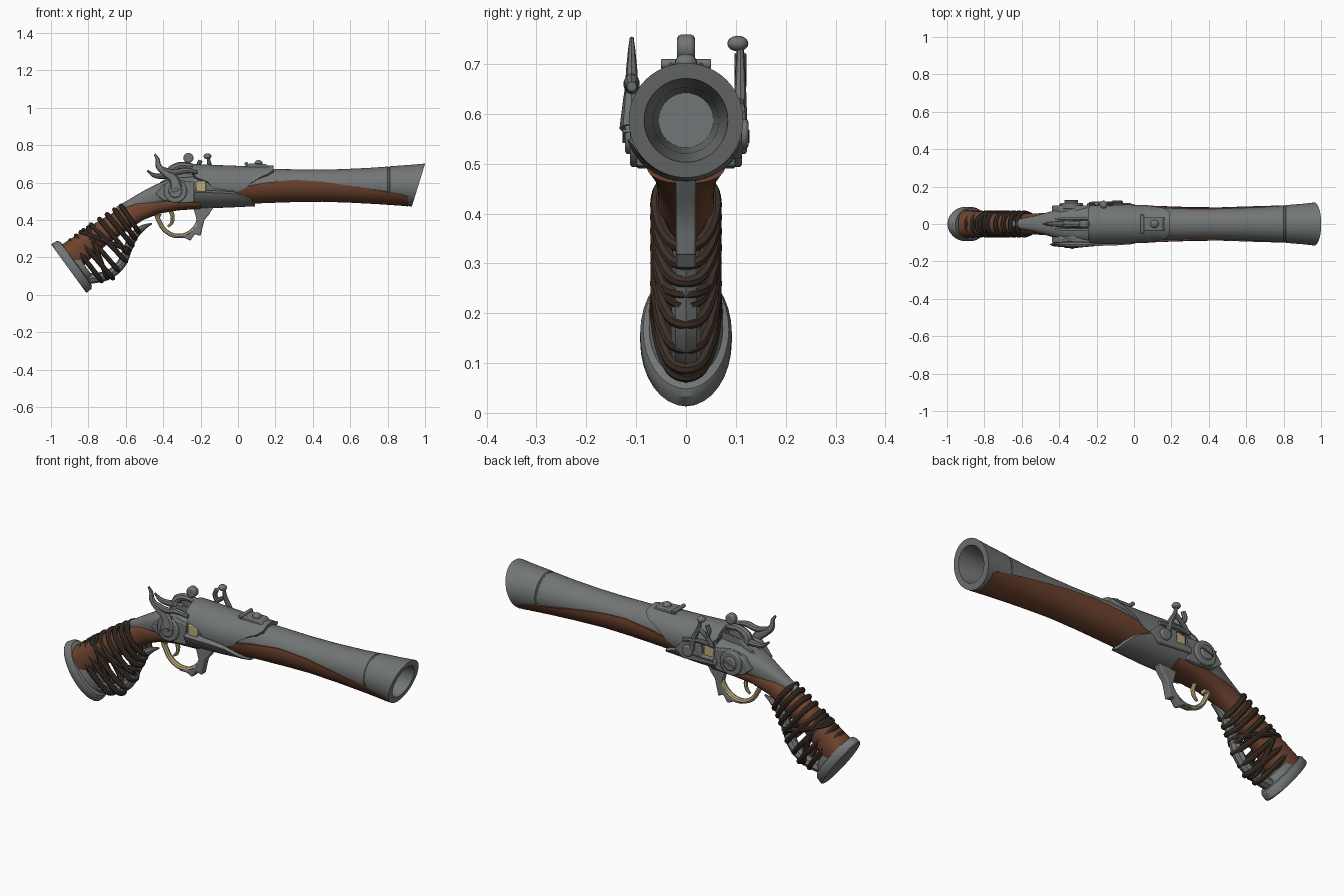
import bpy, bmesh, math
from mathutils import Vector

def material(name, r, g, b):
    m = bpy.data.materials.new(name)
    m.diffuse_color = (r, g, b, 1)
    return m

STEEL = material("grey_steel", 0.17, 0.18, 0.18)
WOOD = material("red_brown_wood", 0.155, 0.055, 0.028)
LEATHER = material("dark_leather", 0.045, 0.029, 0.021)
BRASS = material("pale_brass", 0.50, 0.40, 0.20)
ZC = 0.587  # height of the barrel axis

def add(name, bm, mat):
    bmesh.ops.recalc_face_normals(bm, faces=bm.faces)
    me = bpy.data.meshes.new(name)
    bm.to_mesh(me)
    bm.free()
    me.materials.append(mat)
    ob = bpy.data.objects.new(name, me)
    bpy.context.collection.objects.link(ob)
    return ob

def loft(name, rings, mat):
    bm = bmesh.new()
    vs = [[bm.verts.new(p) for p in r] for r in rings]
    n = len(vs[0])
    for a, b in zip(vs, vs[1:]):
        for i in range(n):
            j = (i + 1) % n
            bm.faces.new((a[i], a[j], b[j], b[i]))
    bm.faces.new(vs[0])
    bm.faces.new(vs[-1])
    return add(name, bm, mat)

def oval(x, z, tilt, h, w, power=1.0, n=32):
    """Ring square to a direction tilted (degrees) up from +x."""
    t = math.radians(tilt)
    pw = lambda v: math.copysign(abs(v) ** power, v)
    out = []
    for i in range(n):
        a = 2 * math.pi * i / n
        s, c = pw(math.sin(a)) * h, pw(math.cos(a)) * w
        out.append((x - math.sin(t) * s, c, z + math.cos(t) * s))
    return out

def shell(name, stations, mat, up, thick=0.022, n=24):
    """Open half pipe round the barrel: (x, outer radius, half angle)."""
    rings = []
    for x, r, half in stations:
        angs = [math.radians(half) * (2 * i / n - 1) for i in range(n + 1)]
        pt = lambda a, q: (x, q * math.sin(a), ZC + up * q * math.cos(a))
        rings.append([pt(a, r) for a in angs] + [pt(a, r - thick) for a in reversed(angs)])
    return loft(name, rings, mat)

def plate(name, outline, y0, y1, mat, bevel=0.005):
    bm = bmesh.new()
    f = bm.faces.new([bm.verts.new((x, y0, z)) for x, z in outline])
    ext = bmesh.ops.extrude_face_region(bm, geom=[f])
    for v in ext["geom"]:
        if isinstance(v, bmesh.types.BMVert):
            v.co.y = y1
    ob = add(name, bm, mat)
    if bevel:
        md = ob.modifiers.new("bevel", "BEVEL")
        md.width, md.segments = bevel, 2
    return ob

def tube(name, pts, radii, mat, closed=False, flat=1.0):
    """Smooth rod through 3D points; flat scales its thickness along y."""
    cu = bpy.data.curves.new(name, "CURVE")
    cu.dimensions, cu.bevel_depth, cu.bevel_resolution = "3D", 1.0, 2
    cu.resolution_u, cu.use_fill_caps = 5, True
    sp = cu.splines.new("BEZIER")
    sp.bezier_points.add(len(pts) - 1)
    for i, (bp, p) in enumerate(zip(sp.bezier_points, pts)):
        bp.co = p
        bp.handle_left_type = bp.handle_right_type = "AUTO"
        bp.radius = radii[i] if isinstance(radii, (list, tuple)) else radii
    sp.use_cyclic_u = closed
    tmp = bpy.data.objects.new(name + "_curve", cu)
    bpy.context.collection.objects.link(tmp)
    dg = bpy.context.evaluated_depsgraph_get()
    me = bpy.data.meshes.new_from_object(tmp.evaluated_get(dg))
    bpy.data.objects.remove(tmp)
    y0 = pts[0][1]
    for v in me.vertices:
        v.co.y = y0 + (v.co.y - y0) * flat
    me.materials.clear()
    me.materials.append(mat)
    ob = bpy.data.objects.new(name, me)
    bpy.context.collection.objects.link(ob)
    return ob

def rod(name, y, xz, radii, mat, flat=1.0):
    return tube(name, [(x, y, z) for x, z in xz], radii, mat, flat=flat)

def ball(name, loc, r, mat, sz=1.0):
    bm = bmesh.new()
    bmesh.ops.create_uvsphere(bm, u_segments=20, v_segments=12, radius=r)
    for v in bm.verts:
        v.co.z *= sz
        v.co += Vector(loc)
    return add(name, bm, mat)

def disc(name, x, z, r, y0, y1, mat, bevel=0.006, n=32):
    pts = [(x + r * math.cos(2 * math.pi * i / n), z + r * math.sin(2 * math.pi * i / n)) for i in range(n)]
    return plate(name, pts, y0, y1, mat, bevel)

# Flared barrel with slanted muzzle, seam groove and hollow bore
prof = [(-0.235, 0.088), (0, 0.09), (0.2, 0.086), (0.4, 0.083), (0.55, 0.085), (0.7, 0.092), (0.8, 0.099),
        (0.803, 0.096), (0.809, 0.096), (0.812, 0.101), (0.9, 0.108), (0.965, 0.115),
        (0.965, 0.084), (0.9, 0.078), (0.75, 0.066), (0.5, 0.055)]
rings = []
for x, r in prof:
    k = 0.31 * max(0, min(1, (x - 0.82) / 0.145))
    rings.append([(x + k * q[2], q[1], ZC + q[2]) for q in oval(0, 0, 0, r, r, n=48)])
loft("barrel", rings, STEEL)

# Wooden forestock, steel collar above and steel sleeve below
shell("forestock", [(-0.02, 0.1, 80), (0.06, 0.1, 88), (0.15, 0.096, 98), (0.3, 0.091, 108), (0.45, 0.089, 102),
                    (0.6, 0.094, 88), (0.75, 0.102, 74), (0.88, 0.111, 62), (0.91, 0.114, 56)], WOOD, -1, 0.03)
shell("collar", [(-0.245, 0.112, 52), (-0.22, 0.112, 70), (-0.165, 0.11, 80), (-0.13, 0.108, 100), (0.0, 0.103, 110),
                 (0.04, 0.102, 100), (0.07, 0.102, 84), (0.13, 0.102, 62), (0.16, 0.104, 55), (0.19, 0.104, 38)], STEEL, 1)
shell("lower_sleeve", [(-0.235, 0.124, 72), (-0.1, 0.122, 70), (-0.01, 0.118, 66), (0.03, 0.116, 56),
                       (0.065, 0.115, 44), (0.09, 0.114, 18)], STEEL, -1, 0.035)
plate("collar_saddle", [(0.03, 0.68), (0.06, 0.703), (0.15, 0.70), (0.17, 0.68)], -0.035, 0.035, STEEL)
ball("sight_bead", (0.11, 0, 0.703), 0.022, STEEL, 0.8)
disc("collar_pin", 0.045, 0.70, 0.01, -0.05, 0.05, STEEL, 0.002, 12)

# Brass breech block
plate("breech_block", [(-0.225, 0.55), (-0.17, 0.55), (-0.17, 0.615), (-0.225, 0.605)], -0.098, 0.098, BRASS)

# Tapered steel receiver
loft("receiver", [oval(x, (t + b) / 2, 0, (t - b) / 2, w, 0.75) for x, t, b, w in
     [(-0.65, 0.472, 0.445, 0.018), (-0.6, 0.50, 0.43, 0.03), (-0.53, 0.542, 0.445, 0.044), (-0.47, 0.575, 0.465, 0.06),
      (-0.41, 0.603, 0.48, 0.077), (-0.35, 0.625, 0.487, 0.09), (-0.235, 0.635, 0.49, 0.1)]], STEEL)

# Wooden grip
loft("grip", [oval(*s, 0.85) for s in
     [(-0.2, 0.50, 0, 0.04, 0.08), (-0.32, 0.497, 5, 0.045, 0.075), (-0.43, 0.482, 14, 0.048, 0.063),
      (-0.53, 0.449, 26, 0.054, 0.056), (-0.63, 0.392, 34, 0.06, 0.056), (-0.74, 0.322, 36, 0.066, 0.06),
      (-0.83, 0.255, 36, 0.073, 0.068), (-0.9, 0.195, 36, 0.085, 0.075)]], WOOD)

# Oval butt cap, tilted
loft("butt_cap", [oval(-0.905 + 0.807 * d, 0.14 + 0.59 * d, 36, h, w) for d, h, w in
     [(0, 0.157, 0.088), (0.006, 0.161, 0.092), (0.034, 0.158, 0.092), (0.046, 0.147, 0.086),
      (0.05, 0.125, 0.074), (0.08, 0.105, 0.064)]], STEEL)

# Curved steel strap below the grip
rod("grip_strap", 0, [(-0.84, 0.09), (-0.77, 0.09), (-0.69, 0.11), (-0.625, 0.165), (-0.59, 0.245), (-0.56, 0.31),
                      (-0.51, 0.358), (-0.46, 0.382)], [0.03, 0.028, 0.025, 0.025, 0.024, 0.024, 0.016, 0.004], STEEL, 1.2)

# Leather wraps round grip and strap
wraps = [(-0.895, 0.29, -0.73, 0.075), (-0.865, 0.315, -0.67, 0.09), (-0.825, 0.345, -0.64, 0.13),
         (-0.785, 0.375, -0.60, 0.18), (-0.80, 0.36, -0.70, 0.09), (-0.74, 0.405, -0.59, 0.22),
         (-0.70, 0.43, -0.565, 0.265), (-0.66, 0.455, -0.55, 0.30), (-0.625, 0.475, -0.53, 0.335),
         (-0.84, 0.335, -0.58, 0.24)]
for i, (tx, tz, bx, bz) in enumerate(wraps):
    loop = []
    for j in range(16):
        a = 2 * math.pi * j / 16
        c, s = math.cos(a), math.sin(a)
        y = 0.066 * math.copysign(abs(s) ** 0.75, s) * (0.87 + 0.13 * c)
        loop.append(((tx + bx) / 2 + (tx - bx) / 2 * c, y, (tz + bz) / 2 + (tz - bz) / 2 * c))
    tube("leather_wrap_%d" % i, loop, 0.0135, LEATHER, closed=True)

# Trigger guard, triggers and steel guard finial
rod("trigger_guard", 0, [(-0.44, 0.44), (-0.42, 0.39), (-0.385, 0.34), (-0.32, 0.315), (-0.255, 0.335), (-0.215, 0.385),
                         (-0.2, 0.45)], 0.012, BRASS, 1.3)
rod("guard_tang", 0, [(-0.47, 0.435), (-0.41, 0.43)], 0.012, BRASS, 1.5)
rod("trigger", 0, [(-0.365, 0.46), (-0.35, 0.42), (-0.355, 0.385), (-0.375, 0.365)], [0.012, 0.011, 0.009, 0.006], BRASS)
plate("guard_finial", [(-0.24, 0.47), (-0.13, 0.47), (-0.155, 0.43), (-0.18, 0.40), (-0.19, 0.36), (-0.20, 0.315),
      (-0.23, 0.325), (-0.255, 0.29), (-0.285, 0.305), (-0.335, 0.305), (-0.26, 0.325), (-0.215, 0.38)], -0.02, 0.02, STEEL)

# Lock plates and slotted round bosses on both sides
lock = [(-0.44, 0.54), (-0.40, 0.505), (-0.30, 0.49), (-0.235, 0.495), (-0.235, 0.605), (-0.33, 0.615), (-0.4, 0.59)]
for side, s in (("front", -1), ("back", 1)):
    plate(side + "_lock_plate", lock, s * 0.06, s * 0.099, STEEL)
    disc(side + "_boss", -0.335, 0.555, 0.062, s * 0.08, s * 0.112, STEEL)
    disc(side + "_screw", -0.335, 0.555, 0.036, s * 0.1, s * 0.122, STEEL)
    plate(side + "_screw_bar", [(-0.372, 0.547), (-0.368, 0.541), (-0.298, 0.563), (-0.302, 0.569)],
          s * 0.11, s * 0.127, STEEL, 0.001)

# Front cock with fork, spur and jaw
rod("front_cock", -0.109, [(-0.33, 0.57), (-0.345, 0.62), (-0.385, 0.65), (-0.425, 0.69), (-0.43, 0.725), (-0.445, 0.752)],
    [0.035, 0.026, 0.02, 0.016, 0.011, 0.006], STEEL, 0.7)
rod("front_cock_jaw", -0.109, [(-0.40, 0.672), (-0.34, 0.655), (-0.28, 0.665), (-0.215, 0.655)],
    [0.012, 0.016, 0.016, 0.01], STEEL)
# Centre cock with ball-ended jaw screw
rod("centre_cock", 0, [(-0.31, 0.61), (-0.36, 0.65), (-0.33, 0.685), (-0.27, 0.69), (-0.21, 0.675)],
    [0.03, 0.024, 0.02, 0.018, 0.014], STEEL)
rod("centre_spur", 0, [(-0.34, 0.645), (-0.40, 0.635), (-0.45, 0.64), (-0.485, 0.665)], [0.02, 0.016, 0.012, 0.005], STEEL)
rod("centre_screw", 0, [(-0.27, 0.68), (-0.265, 0.73)], 0.009, STEEL)
disc("centre_ball", -0.265, 0.732, 0.027, -0.018, 0.018, STEEL, 0.008, 20)
for s in (-1, 1):
    plate("centre_cheek_%s" % ("left" if s < 0 else "right"), [(-0.42, 0.60), (-0.23, 0.63), (-0.21, 0.665), (-0.34, 0.65)],
          s * 0.022, s * 0.036, STEEL, 0.003)

# Back side lock: plate, pan, hinged striker posts with knob, and spring
plate("back_side_plate", [(-0.25, 0.52), (-0.06, 0.51), (-0.01, 0.55), (-0.06, 0.60), (-0.16, 0.61), (-0.165, 0.55), (-0.25, 0.55)],
      0.08, 0.112, STEEL)
disc("back_pivot", -0.09, 0.56, 0.03, 0.09, 0.125, STEEL)
rod("striker_post", 0.109, [(-0.11, 0.57), (-0.125, 0.64), (-0.15, 0.69), (-0.16, 0.735)], [0.018, 0.015, 0.012, 0.008], STEEL, 0.8)
rod("striker_brace", 0.109, [(-0.225, 0.625), (-0.195, 0.66), (-0.155, 0.69)], 0.011, STEEL)
rod("striker_foot", 0.109, [(-0.24, 0.62), (-0.15, 0.625), (-0.06, 0.61)], 0.012, STEEL, 0.8)
rod("striker_hook", 0.109, [(-0.195, 0.655), (-0.21, 0.69), (-0.2, 0.72)], [0.012, 0.012, 0.012], STEEL)
ball("striker_knob", (-0.163, 0.104, 0.741), 0.021, STEEL, 0.75)

# Smooth shading with sharp edges kept
for ob in bpy.data.objects:
    ob.select_set(ob.type == "MESH")
bpy.context.view_layer.objects.active = bpy.data.objects["barrel"]
bpy.ops.object.shade_smooth_by_angle(angle=math.radians(35))
